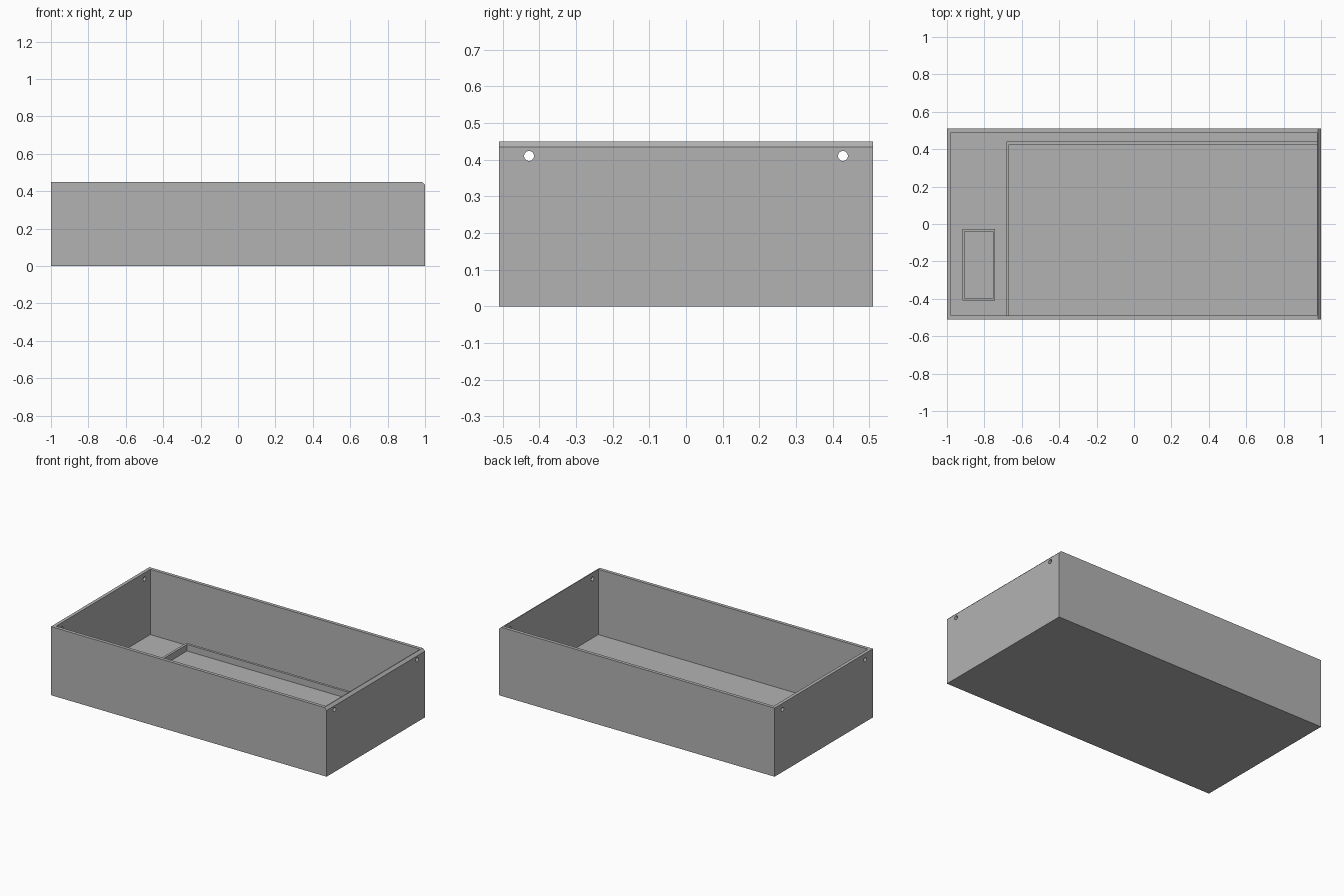
import bpy, bmesh, math
from mathutils import Matrix, Vector

if "Cube" in bpy.data.objects:
    bpy.data.objects.remove(bpy.data.objects["Cube"])

L, W, H = 1.0, 0.51, 0.45   # half length, half width, height
T = 0.022                   # wall and floor thickness
RIB_TOP = 0.065

grey = bpy.data.materials.new("plain_grey")
grey.use_nodes = True
grey.diffuse_color = (0.45, 0.45, 0.45, 1)
grey.node_tree.nodes["Principled BSDF"].inputs["Base Color"].default_value = grey.diffuse_color


def finish(name, bm):
    bmesh.ops.recalc_face_normals(bm, faces=bm.faces)
    mesh = bpy.data.meshes.new(name)
    bm.to_mesh(mesh)
    bm.free()
    mesh.materials.append(grey)
    obj = bpy.data.objects.new(name, mesh)
    bpy.context.collection.objects.link(obj)
    return obj


def prism(name, outline, direction):
    """Extrude a closed outline along a direction."""
    bm = bmesh.new()
    face = bm.faces.new([bm.verts.new(p) for p in outline])
    ext = bmesh.ops.extrude_face_region(bm, geom=[face])["geom"]
    verts = [v for v in ext if isinstance(v, bmesh.types.BMVert)]
    bmesh.ops.translate(bm, verts=verts, vec=Vector(direction))
    return finish(name, bm)


def box(name, lo, hi):
    x0, y0, z0 = lo
    x1, y1, z1 = hi
    return prism(name, [(x0, y0, z0), (x1, y0, z0), (x1, y1, z0), (x0, y1, z0)],
                 (0, 0, z1 - z0))


def cut(obj, cutter):
    cutter.hide_render = True
    mod = obj.modifiers.new("cut", 'BOOLEAN')
    mod.operation, mod.solver, mod.object = 'DIFFERENCE', 'EXACT', cutter
    bpy.context.view_layer.objects.active = obj
    bpy.ops.object.modifier_apply(modifier=mod.name)
    bpy.data.objects.remove(cutter)


# Tray body with a bevelled top edge at the right end
c = 0.016
tray = prism("tray_body", [(-L, -W, 0), (L, -W, 0), (L, -W, H - c),
                           (L - c, -W, H), (-L, -W, H)], (0, 2 * W, 0))
cut(tray, box("cavity", (-L + T, -W + T, T), (L - T, W - T, H + 0.1)))

# Round holes through both end walls
for y in (-0.428, 0.428):
    bm = bmesh.new()
    bmesh.ops.create_cone(bm, cap_ends=True, segments=32, radius1=0.0135,
                          radius2=0.0135, depth=3,
                          matrix=Matrix.Translation((0, y, 0.41)) @ Matrix.Rotation(math.pi / 2, 4, 'Y'))
    cut(tray, finish("hole_cutter", bm))

# Low L-shaped rib on the floor
x0, x1, y0, y1 = -0.683, -0.667, 0.424, 0.44
prism("floor_rib", [(x0, -W + T, T), (x1, -W + T, T), (x1, y0, T),
                    (L - T, y0, T), (L - T, y1, T), (x0, y1, T)], (0, 0, RIB_TOP - T))

# Small rectangular holder beside the rib
holder = box("holder_frame", (-0.917, -0.41, T), (-0.743, -0.028, RIB_TOP))
cut(holder, box("holder_cavity", (-0.905, -0.398, T - 0.1), (-0.755, -0.04, H)))
